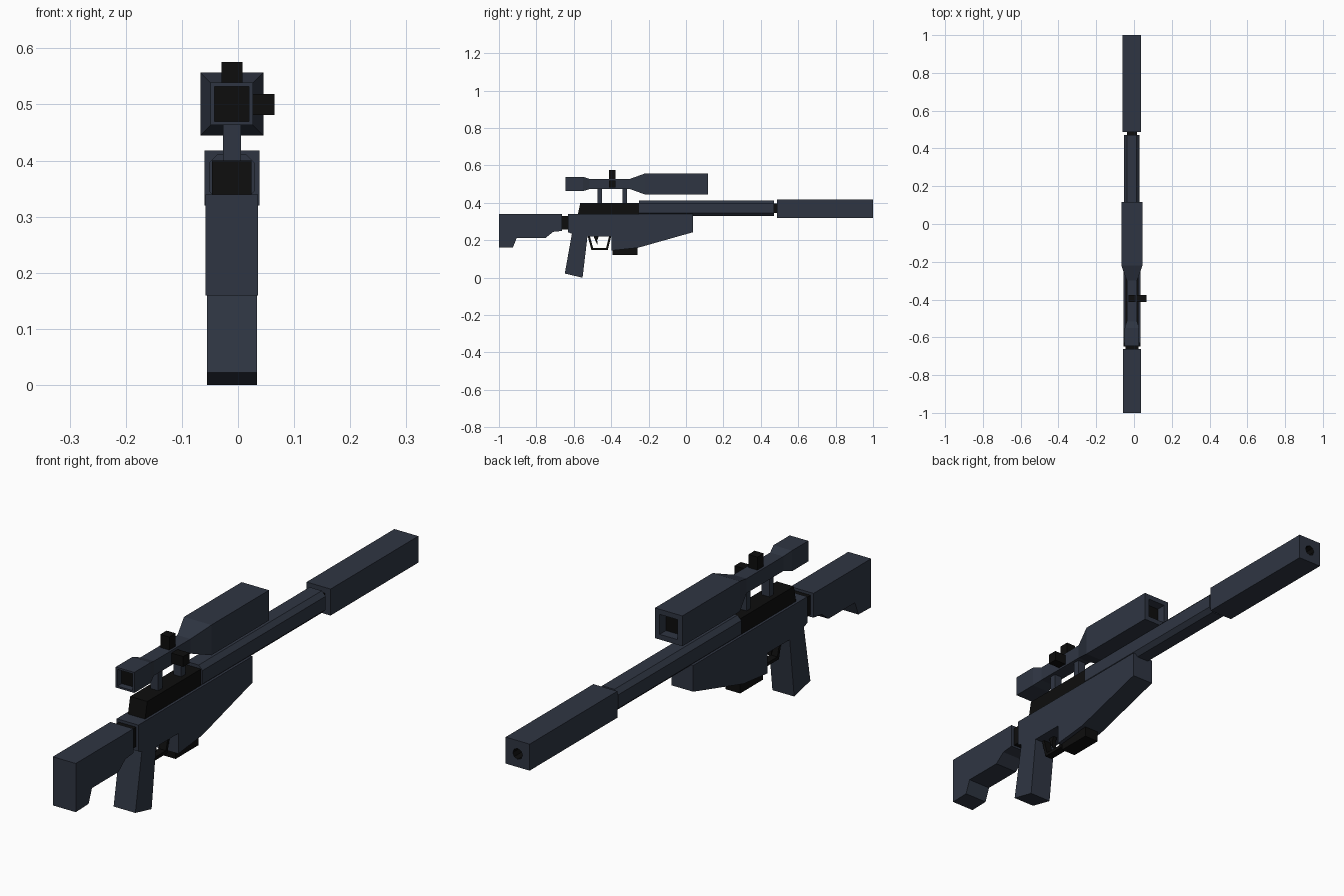
import bpy, bmesh, math

if "Cube" in bpy.data.objects:
    bpy.data.objects.remove(bpy.data.objects["Cube"])

CX = -0.011  # centre line of the body in x


def material(name, rgb):
    m = bpy.data.materials.new(name)
    m.diffuse_color = (*rgb, 1)
    m.use_nodes = True
    m.node_tree.nodes["Principled BSDF"].inputs["Base Color"].default_value = m.diffuse_color
    return m


BLUE = material("slate", (0.028, 0.036, 0.055))
BLACK = material("black", (0.004, 0.004, 0.004))


def finish(name, bm, mats):
    bmesh.ops.recalc_face_normals(bm, faces=bm.faces)
    me = bpy.data.meshes.new(name)
    bm.to_mesh(me)
    bm.free()
    for m in mats:
        me.materials.append(m)
    ob = bpy.data.objects.new(name, me)
    bpy.context.collection.objects.link(ob)
    return ob


def box(name, x, y, z, mat):
    bm = bmesh.new()
    bmesh.ops.create_cube(bm, size=1)
    for v in bm.verts:
        for i, (a, b) in enumerate((x, y, z)):
            v.co[i] = a if v.co[i] < 0 else b
    return finish(name, bm, [mat])


def plate(name, pts, half, mat, cx=CX):
    """Side profile in (y, z), extruded across x."""
    bm = bmesh.new()
    f = bm.faces.new([bm.verts.new((cx - half, y, z)) for y, z in pts])
    ext = bmesh.ops.extrude_face_region(bm, geom=[f])["geom"]
    for v in ext:
        if isinstance(v, bmesh.types.BMVert):
            v.co.x = cx + half
    return finish(name, bm, [mat])


def loft(name, rings, dark_from=99):
    """Skin rings of points; spans from dark_from onward are black."""
    bm = bmesh.new()
    rs = [[bm.verts.new(p) for p in r] for r in rings]
    n = len(rs[0])
    bm.faces.new(rs[0])
    for k, (a, b) in enumerate(zip(rs, rs[1:])):
        for i in range(n):
            f = bm.faces.new((a[i], a[(i + 1) % n], b[(i + 1) % n], b[i]))
            f.material_index = int(k >= dark_from)
    bm.faces.new(rs[-1]).material_index = int(dark_from < 99)
    return finish(name, bm, [BLUE, BLACK])


def square(y, h, z):
    return [(CX + sx * h, y, z + sz * h) for sx, sz in ((-1, -1), (1, -1), (1, 1), (-1, 1))]


def square8(y, h, z):
    return [(CX + h * sx, y, z + h * sz) for sx, sz in
            ((1, 0), (1, 1), (0, 1), (-1, 1), (-1, 0), (-1, -1), (0, -1), (1, -1))]


def octagon(y, r, z):
    return [(CX + r * math.cos(i * math.pi / 4), y, z + r * math.sin(i * math.pi / 4)) for i in range(8)]


def chamfered(y, hx, hz, c, z):
    return [(CX + a, y, z + b) for a, b in
            ((hx, -hz + c), (hx, hz - c), (hx - c, hz), (-hx + c, hz),
             (-hx, hz - c), (-hx, -hz + c), (-hx + c, -hz), (hx - c, -hz))]


# Main body with grip
plate("body_and_grip", [
    (-0.63, 0.34), (0.037, 0.34), (0.037, 0.243), (-0.257, 0.16), (-0.397, 0.145),
    (-0.397, 0.22), (-0.527, 0.22), (-0.553, 0.006), (-0.648, 0.022),
    (-0.61, 0.235), (-0.63, 0.243)], 0.0445, BLUE)
bpy.data.objects["body_and_grip"].data.vertices.foreach_get
for v in bpy.data.objects["body_and_grip"].data.vertices:
    if v.co.z < 0.01:
        v.co.z = 0.0  # lowest grip corner rests on the ground

# Rear stock and its joint
plate("stock", [
    (-1, 0.34), (-0.663, 0.34), (-0.663, 0.25), (-0.71, 0.245), (-0.75, 0.213),
    (-0.905, 0.213), (-0.925, 0.162), (-1, 0.16)], 0.047, BLUE)
box("stock_joint", (-0.046, 0.024), (-0.68, -0.61), (0.258, 0.33), BLACK)

# Receiver, barrel, muzzle
plate("receiver", [(-0.58, 0.33), (-0.565, 0.4), (-0.24, 0.4), (-0.24, 0.33)], 0.035, BLACK)
loft("barrel", [chamfered(y, 0.041, 0.041, 0.016, 0.371) for y in (-0.25, 0.47)])
box("muzzle_joint", (-0.037, 0.015), (0.46, 0.5), (0.346, 0.397), BLACK)
loft("muzzle", [square8(0.487, 0.049, 0.369), square8(1, 0.049, 0.369),
                octagon(1, 0.02, 0.369), octagon(0.95, 0.02, 0.369)], 2)

# Magazine, trigger and guard
box("magazine", (-0.041, 0.019), (-0.392, -0.258), (0.12, 0.18), BLACK)
plate("trigger", [(-0.495, 0.225), (-0.465, 0.225), (-0.475, 0.2), (-0.472, 0.172), (-0.484, 0.195)],
      0.008, BLACK)
plate("trigger_guard", [
    (-0.525, 0.222), (-0.506, 0.148), (-0.418, 0.148), (-0.4, 0.222), (-0.411, 0.222),
    (-0.427, 0.16), (-0.497, 0.16), (-0.514, 0.222)], 0.015, BLACK)

# Scope: hollow at both ends
SZ = 0.501
profile = [(-0.62, 0.031), (-0.645, 0.031), (-0.645, 0.038), (-0.55, 0.038), (-0.515, 0.027),
           (-0.3, 0.027), (-0.22, 0.056), (0.117, 0.056), (0.117, 0.037), (0.08, 0.037)]
scope = loft("scope", [square(y, h, SZ) for y, h in profile])
for f in scope.data.polygons:  # dark lenses
    if abs(f.normal.y) > 0.9 and (abs(f.center.y + 0.62) < 0.01 or abs(f.center.y - 0.08) < 0.01) and len(
            f.vertices) == 4 and abs(f.center.x - CX) < 0.005:
        f.material_index = 1
for i, y in enumerate((-0.462, -0.327)):
    box(f"scope_mount_{i + 1}", (-0.027, 0.005), (y - 0.012, y + 0.012), (0.39, 0.485), BLUE)
box("scope_top_knob", (-0.029, 0.008), (-0.413, -0.376), (0.52, 0.576), BLACK)
box("scope_side_knob", (0.01, 0.065), (-0.413, -0.376), (0.481, 0.519), BLACK)
